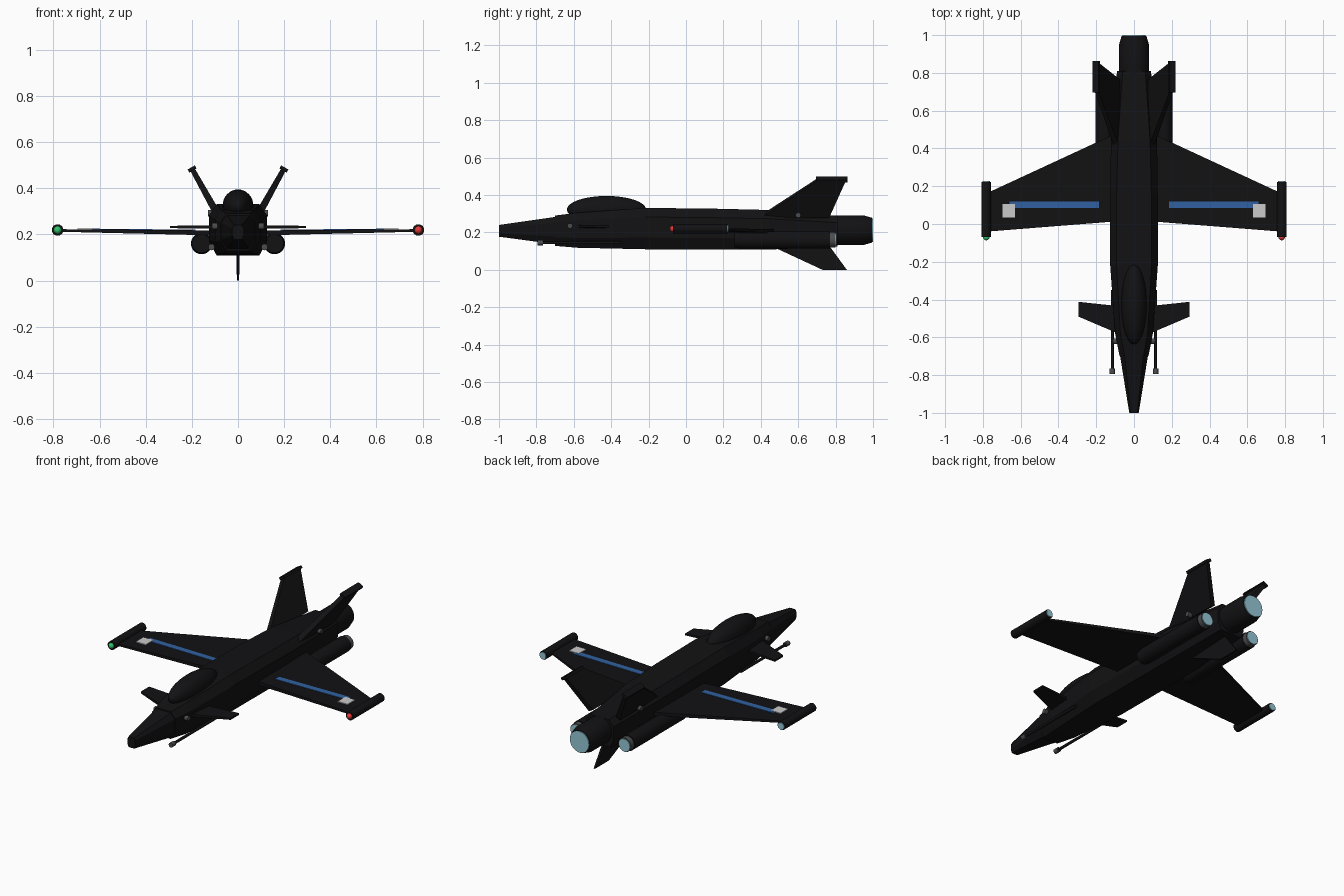
import bpy, bmesh, math
from mathutils import Vector

if "Cube" in bpy.data.objects:
    bpy.data.objects.remove(bpy.data.objects["Cube"])


def material(name, rgb):
    m = bpy.data.materials.new(name)
    m.diffuse_color = (*rgb, 1)
    m.use_nodes = True
    m.node_tree.nodes["Principled BSDF"].inputs["Base Color"].default_value = m.diffuse_color
    return m


BLACK = material("black", (0.006, 0.006, 0.007))
BLUE = material("blue", (0.03, 0.12, 0.36))
WHITE = material("white", (0.75, 0.77, 0.77))
STEEL = material("steel", (0.07, 0.075, 0.08))
GLOW = material("glow", (0.3, 0.58, 0.68))
RED = material("red", (0.8, 0.04, 0.04))
GREEN = material("green", (0.03, 0.55, 0.15))


def loft(name, rings, mat, smooth=False):
    """Skin a list of equal-length point rings and cap both ends."""
    bm = bmesh.new()
    vs = [[bm.verts.new(p) for p in r] for r in rings]
    n = len(vs[0])
    for a, b in zip(vs, vs[1:]):
        for i in range(n):
            j = (i + 1) % n
            bm.faces.new((a[i], a[j], b[j], b[i]))
    bm.faces.new(vs[0])
    bm.faces.new(vs[-1])
    bmesh.ops.recalc_face_normals(bm, faces=bm.faces)
    me = bpy.data.meshes.new(name)
    bm.to_mesh(me)
    bm.free()
    ob = bpy.data.objects.new(name, me)
    bpy.context.collection.objects.link(ob)
    me.materials.append(mat)
    if smooth:
        bpy.context.view_layer.objects.active = ob
        bpy.ops.object.select_all(action='DESELECT')
        ob.select_set(True)
        bpy.ops.object.shade_smooth_by_angle(angle=math.radians(35))
    return ob


def tube(name, x, z, stations, mat, n=24):
    """Round body along y from (y, radius) stations."""
    ang = [2 * math.pi * i / n for i in range(n)]
    return loft(name, [[(x + r * math.cos(a), y, z + r * math.sin(a)) for a in ang]
                       for y, r in stations], mat, True)


def blade(name, root, tip, t_root, t_tip, axis, mat):
    """Thin tapered surface between a root edge and a tip edge."""
    a = Vector(axis).normalized()
    rings = []
    for (p, q), t in ((root, t_root), (tip, t_tip)):
        p, q, d = Vector(p), Vector(q), a * t / 2
        rings.append([p + d, q + d, q - d, p - d])
    return loft(name, rings, mat)


def hull(y, top_w, mid_w, bot_w, z0, z1):
    """Faceted fuselage section."""
    h = z1 - z0
    right = [(bot_w, z0), (mid_w, z0 + 0.28 * h), (mid_w, z0 + 0.78 * h), (top_w, z1)]
    return [(x, y, z) for x, z in right] + [(-x, y, z) for x, z in reversed(right)]


# fuselage and nose
loft("fuselage", [hull(-0.70, 0.050, 0.076, 0.048, 0.128, 0.290),
                  hull(-0.58, 0.072, 0.100, 0.066, 0.118, 0.305),
                  hull(-0.22, 0.092, 0.126, 0.092, 0.110, 0.331),
                  hull(0.15, 0.092, 0.126, 0.092, 0.108, 0.327),
                  hull(0.44, 0.085, 0.122, 0.090, 0.108, 0.320),
                  hull(0.81, 0.060, 0.090, 0.070, 0.125, 0.288)], BLACK)
loft("nose", [hull(-1.0, 0.018, 0.025, 0.018, 0.177, 0.240),
              hull(-0.69, 0.050, 0.075, 0.048, 0.136, 0.284)], BLACK)

# canopy
bpy.ops.mesh.primitive_uv_sphere_add(segments=32, ring_count=16, location=(0, -0.425, 0.322))
canopy = bpy.context.object
canopy.name = "canopy"
canopy.scale = (0.067, 0.212, 0.073)
canopy.data.materials.append(BLACK)
bpy.ops.object.shade_smooth_by_angle()

# main engine
tube("main_engine", 0, 0.212, [(0.74, 0.072), (0.80, 0.079), (0.95, 0.079), (0.995, 0.066)], BLACK, 32)
tube("main_exhaust_glow", 0, 0.212, [(0.985, 0.062), (1.0, 0.062)], GLOW, 32)

# belly fin
blade("belly_fin", ((0, 0.45, 0.13), (0, 0.765, 0.13)), ((0, 0.73, 0), (0, 0.86, 0)),
      0.014, 0.010, (1, 0, 0), BLACK)

for s, side in ((1, "right"), (-1, "left")):
    # wing with stripe and marker panel
    blade(f"{side}_wing", ((s * 0.08, 0.015, 0.206), (s * 0.08, 0.487, 0.206)),
          ((s * 0.775, -0.04, 0.217), (s * 0.775, 0.165, 0.217)), 0.022, 0.011, (0, 0, 1), BLACK)
    blade(f"{side}_wing_stripe", ((s * 0.185, 0.085, 0.218), (s * 0.185, 0.12, 0.218)),
          ((s * 0.66, 0.085, 0.2225), (s * 0.66, 0.12, 0.2225)), 0.005, 0.005, (0, 0, 1), BLUE)
    blade(f"{side}_wing_marker", ((s * 0.63, 0.035, 0.223), (s * 0.63, 0.105, 0.223)),
          ((s * 0.695, 0.035, 0.223), (s * 0.695, 0.105, 0.223)), 0.007, 0.007, (0, 0, 1), WHITE)

    # wing tip pod with lamp and glow
    tube(f"{side}_tip_pod", s * 0.782, 0.219, [(-0.07, 0.025), (0.222, 0.025)], BLACK)
    tube(f"{side}_tip_pod_glow", s * 0.782, 0.219, [(0.215, 0.020), (0.227, 0.020)], GLOW)
    bpy.ops.mesh.primitive_uv_sphere_add(segments=16, ring_count=8, radius=0.017,
                                         location=(s * 0.782, -0.070, 0.219))
    lamp = bpy.context.object
    lamp.name = f"{side}_tip_lamp"
    lamp.data.materials.append(RED if s > 0 else GREEN)
    bpy.ops.object.shade_smooth_by_angle()

    # canard
    blade(f"{side}_canard", ((s * 0.06, -0.59, 0.232), (s * 0.06, -0.437, 0.232)),
          ((s * 0.295, -0.49, 0.232), (s * 0.295, -0.412, 0.232)), 0.016, 0.010, (0, 0, 1), BLACK)

    # canted tail fin and its tip cap
    normal = (s * 0.87, 0, -0.49)
    blade(f"{side}_tail_fin", ((s * 0.088, 0.40, 0.285), (s * 0.088, 0.765, 0.285)),
          ((s * 0.198, 0.70, 0.482), (s * 0.198, 0.855, 0.482)), 0.032, 0.022, normal, BLACK)
    blade(f"{side}_tail_fin_cap", ((s * 0.195, 0.695, 0.477), (s * 0.195, 0.863, 0.477)),
          ((s * 0.203, 0.695, 0.490), (s * 0.203, 0.863, 0.490)), 0.036, 0.036, normal, BLACK)

    # side engine
    tube(f"{side}_nacelle", s * 0.158, 0.160, [(0.26, 0.040), (0.29, 0.046), (0.77, 0.046)], BLACK)
    tube(f"{side}_nozzle_ring", s * 0.158, 0.160, [(0.76, 0.041), (0.80, 0.041)], STEEL)
    tube(f"{side}_nozzle_glow", s * 0.158, 0.160, [(0.79, 0.036), (0.804, 0.036)], GLOW)

    # gun barrel
    tube(f"{side}_gun_barrel", s * 0.115, 0.145, [(-0.78, 0.008), (-0.35, 0.008)], BLACK, 12)
    tube(f"{side}_gun_muzzle", s * 0.115, 0.145, [(-0.795, 0.014), (-0.765, 0.014)], STEEL, 12)

    # round side sensors
    for place, x, y, z in (("front", 0.097, -0.62, 0.235), ("rear", 0.115, 0.60, 0.292)):
        bpy.ops.mesh.primitive_cylinder_add(vertices=12, radius=0.014, depth=0.03,
                                            location=(s * x, y, z), rotation=(0, math.pi / 2, 0))
        stud = bpy.context.object
        stud.name = f"{side}_{place}_sensor"
        stud.data.materials.append(STEEL)
